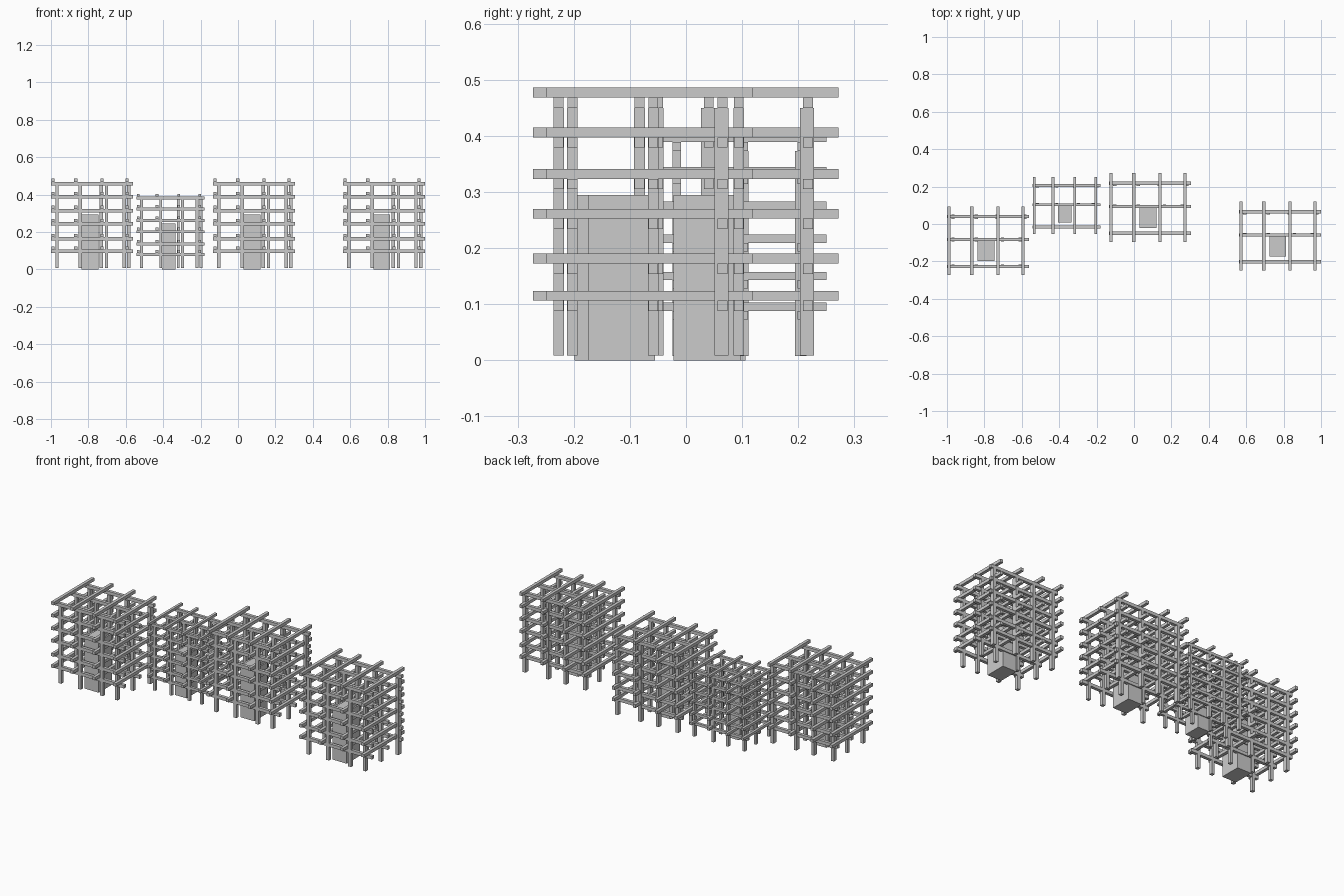
import bpy, bmesh
from mathutils import Vector

if "Cube" in bpy.data.objects:
    bpy.data.objects.remove(bpy.data.objects["Cube"])

# Tower plan (first tower, in scene coordinates)
LEVEL_TOPS = [0.124, 0.190, 0.270, 0.341, 0.415, 0.486]
T = 0.0175                                   # beam thickness
ROWS_Y = [-0.227, -0.083, 0.0405]            # long beams run along x on these lines
COLS_X = [-0.989, -0.867, -0.727, -0.593]    # cross beams run along y on these lines
POSTS = [
    (-0.227, 0.019, [-0.968, -0.843, -0.703, -0.609]),
    (-0.083, 0.019, [-0.968, -0.843, -0.703, -0.609]),
    (0.039, 0.025, [-0.968, -0.843, -0.731, -0.584]),
]
# offset x, offset y, scale
TOWERS = [(0, 0, 1), (0.287, 0.172, 0.83), (0.866, 0.177, 1), (1.561, 0.0245, 1)]


def boxes(name, items, tower):
    """One object made of axis-aligned boxes given as (min corner, max corner)."""
    ox, oy, s = tower
    bm = bmesh.new()
    for lo, hi in items:
        lo, hi = Vector(lo), Vector(hi)
        verts = bmesh.ops.create_cube(bm, size=1)["verts"]
        bmesh.ops.scale(bm, vec=hi - lo, verts=verts)
        bmesh.ops.translate(bm, vec=(lo + hi) / 2, verts=verts)
    bmesh.ops.scale(bm, vec=(s, s, s), verts=bm.verts)
    bmesh.ops.translate(bm, vec=(ox, oy, 0), verts=bm.verts)
    mesh = bpy.data.meshes.new(name)
    bm.to_mesh(mesh)
    bm.free()
    bpy.context.collection.objects.link(bpy.data.objects.new(name, mesh))


h = T / 2
for i, tower in enumerate(TOWERS, 1):
    # cross beams on top of each level
    boxes(f"cross_beams_{i}",
          [((x - h, -0.273, z - T), (x + h, 0.0945, z)) for z in LEVEL_TOPS for x in COLS_X], tower)
    # long beams directly below them
    boxes(f"long_beams_{i}",
          [((-1.0, y - h, z - 2 * T - 0.001), (-0.561, y + h, z - T))
           for z in LEVEL_TOPS for y in ROWS_Y], tower)
    # upright posts
    boxes(f"posts_{i}",
          [((x - 0.009, y - d / 2, 0.009), (x + 0.009, y + d / 2, 0.45))
           for y, d, xs in POSTS for x in xs], tower)
    # solid core block
    boxes(f"core_{i}", [((-0.836, -0.199, 0), (-0.747, -0.08, 0.295))], tower)
